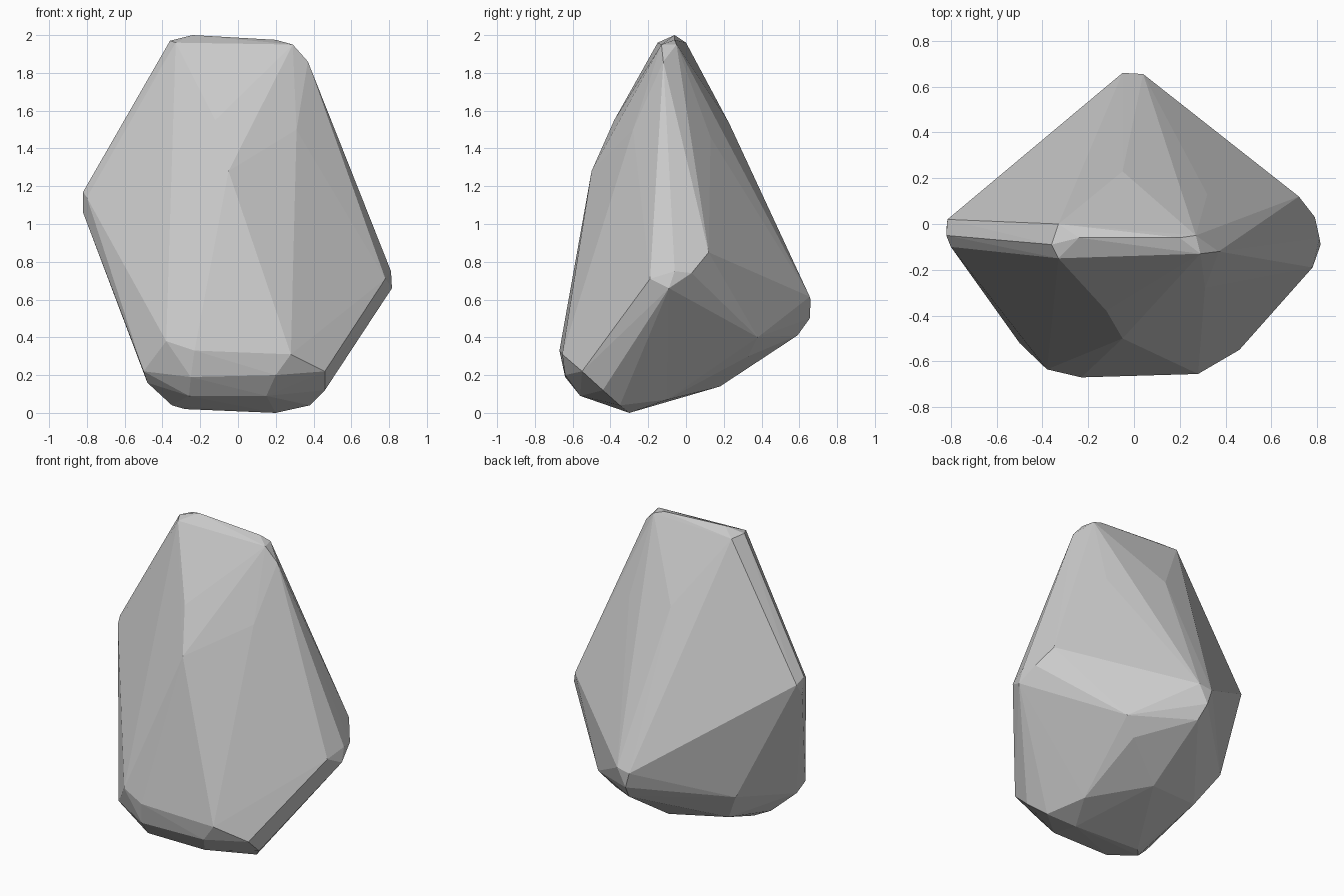
import bpy, bmesh

# Worn corners of the boulder, grouped by region; the rock is their convex hull
crest = [(-0.36, -0.09, 1.97), (-0.33, 0.0, 1.96), (-0.33, -0.15, 1.96), (-0.24, -0.06, 2.0),
         (0.2, -0.06, 1.975), (0.27, -0.05, 1.95), (0.29, -0.13, 1.95), (0.37, -0.12, 1.86)]
left_corner = [(-0.815, 0.02, 1.14), (-0.82, -0.05, 1.17), (-0.82, -0.03, 1.06), (-0.80, -0.1, 1.14)]
right_corner = [(0.72, 0.12, 0.85), (0.79, 0.03, 0.74), (0.81, -0.06, 0.75),
                (0.815, -0.09, 0.66), (0.78, -0.19, 0.71), (0.66, -0.2, 0.86)]
back_corner = [(-0.05, 0.66, 0.6), (0.04, 0.655, 0.615), (-0.02, 0.655, 0.5),
               (0.0, 0.59, 0.41), (-0.05, 0.23, 1.53), (0.32, 0.13, 1.46)]
brow = [(-0.05, -0.5, 1.28), (-0.12, -0.38, 1.55), (-0.31, -0.3, 1.5), (0.31, -0.28, 1.5)]
front_toe = [(-0.38, -0.635, 0.38), (-0.23, -0.67, 0.33), (0.28, -0.655, 0.31), (0.46, -0.55, 0.22),
             (-0.5, -0.52, 0.22), (-0.25, -0.64, 0.19), (0.2, -0.64, 0.2)]
base = [(-0.48, -0.46, 0.16), (-0.35, -0.38, 0.04), (-0.28, -0.3, 0.02), (-0.26, -0.56, 0.09),
        (0.15, -0.56, 0.09), (0.2, -0.3, 0.0), (0.38, -0.35, 0.04), (0.46, -0.44, 0.12),
        (0.3, -0.1, 0.07), (0.0, 0.18, 0.14)]
underside = [(0.37, 0.38, 0.40), (0.2, 0.42, 0.36), (0.28, 0.33, 0.3),
             (-0.38, 0.1, 0.19), (-0.5, 0.2, 0.39)]

# Boulder
bm = bmesh.new()
for group in (crest, left_corner, right_corner, back_corner, brow, front_toe, base, underside):
    for co in group:
        bm.verts.new(co)
bmesh.ops.convex_hull(bm, input=bm.verts[:])
bmesh.ops.delete(bm, geom=[v for v in bm.verts if not v.link_faces], context='VERTS')
bmesh.ops.recalc_face_normals(bm, faces=bm.faces[:])
for f in bm.faces:
    f.smooth = False
mesh = bpy.data.meshes.new("boulder")
bm.to_mesh(mesh)
bm.free()
boulder = bpy.data.objects.new("boulder", mesh)
bpy.context.collection.objects.link(boulder)
